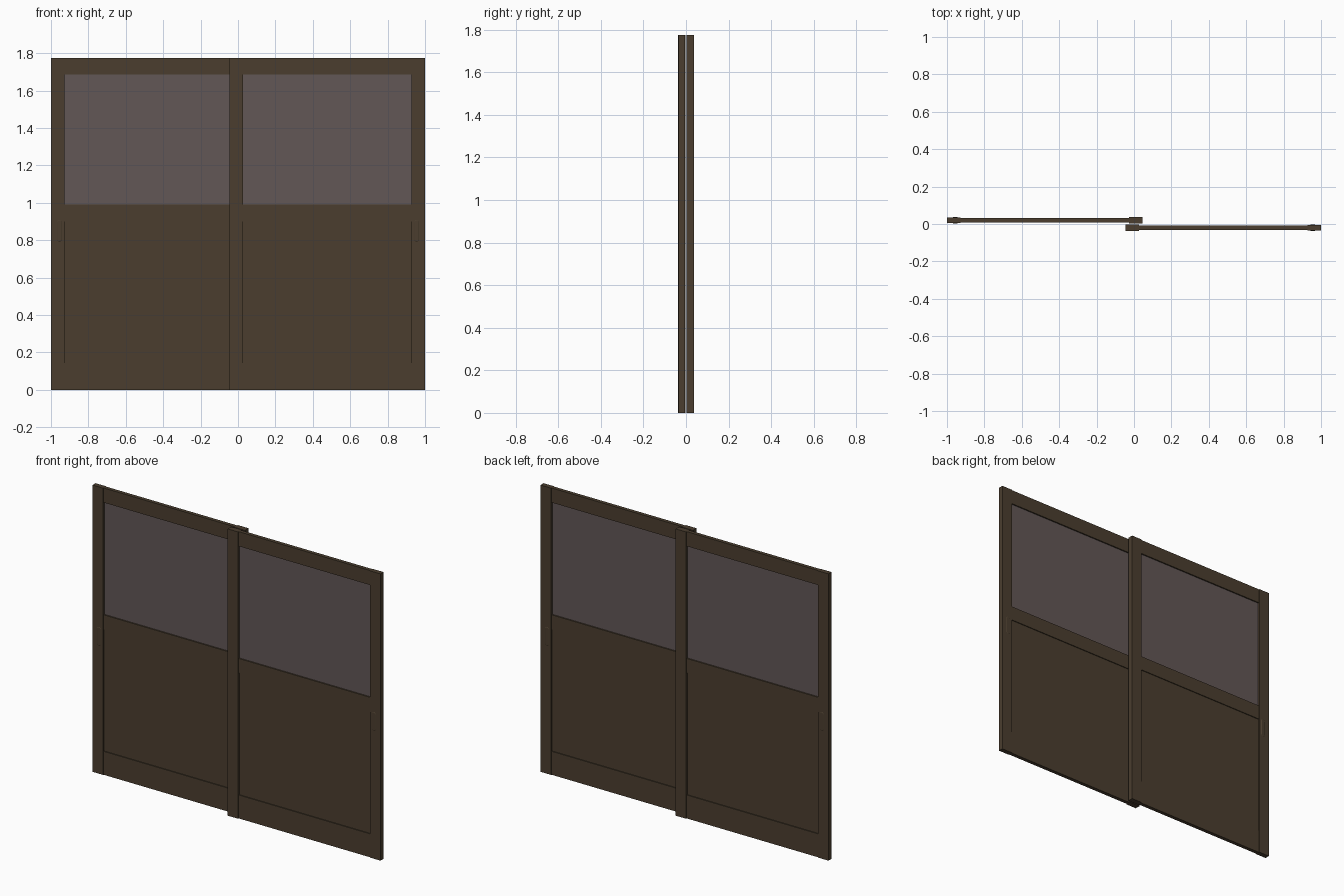
import bpy, bmesh, math
from mathutils import Matrix

if "Cube" in bpy.data.objects:
    bpy.data.objects.remove(bpy.data.objects["Cube"])

def material(name, rgb):
    m = bpy.data.materials.new(name)
    m.diffuse_color = (*rgb, 1)
    m.use_nodes = True
    m.node_tree.nodes["Principled BSDF"].inputs["Base Color"].default_value = m.diffuse_color
    return m

WOOD = material("dark_wood", (0.070, 0.048, 0.028))
GLASS = material("smoky_glass", (0.122, 0.095, 0.093))
H = 1.775
MID = -0.020  # depth centre of the front door leaf

def finish(name, bm, mat, turn):
    # turn = True makes the rear leaf: half a turn about the z axis
    if turn:
        bmesh.ops.rotate(bm, verts=bm.verts, matrix=Matrix.Rotation(math.pi, 3, 'Z'))
    bmesh.ops.recalc_face_normals(bm, faces=bm.faces)
    me = bpy.data.meshes.new(name)
    bm.to_mesh(me)
    bm.free()
    me.materials.append(mat)
    ob = bpy.data.objects.new(name, me)
    bpy.context.collection.objects.link(ob)

def box(name, x0, x1, z0, z1, depth, mat, turn):
    bm = bmesh.new()
    bmesh.ops.create_cube(bm, size=1)
    bmesh.ops.scale(bm, vec=(x1 - x0, depth, z1 - z0), verts=bm.verts)
    bmesh.ops.translate(bm, vec=((x0 + x1) / 2, MID, (z0 + z1) / 2), verts=bm.verts)
    finish(name, bm, mat, turn)

def pull(name, x, z, width, height, depth, turn):
    # flat rounded grip with sloping rims, showing on both sides of the stile
    bm = bmesh.new()
    n, r = 8, width / 2
    rings = []
    for y, s in ((-depth / 2, 0.7), (-depth / 2 + 0.003, 1), (depth / 2 - 0.003, 1), (depth / 2, 0.7)):
        ring = []
        for end in (1, -1):
            for i in range(n + 1):
                a = math.pi * i / n
                ring.append(bm.verts.new((x + end * math.cos(a) * r * s, MID + y,
                                          z + end * (height / 2 - r + math.sin(a) * r * s))))
        rings.append(ring)
    for a, b in zip(rings, rings[1:]):
        for i in range(len(a)):
            j = (i + 1) % len(a)
            bm.faces.new((a[i], a[j], b[j], b[i]))
    bm.faces.new(rings[0])
    bm.faces.new(rings[-1])
    finish(name, bm, WOOD, turn)

for leaf, turn in (("front", False), ("rear", True)):
    # upright stiles
    box(leaf + "_meeting_stile", -0.045, 0.027, 0, H, 0.034, WOOD, turn)
    box(leaf + "_outer_stile", 0.927, 1.0, 0, H, 0.030, WOOD, turn)
    # cross rails
    for name, z0, z1 in (("bottom_rail", 0, 0.145), ("middle_rail", 0.90, 0.99), ("top_rail", 1.685, H)):
        box(f"{leaf}_{name}", 0.027, 0.927, z0, z1, 0.023, WOOD, turn)
    # infill panels, set back from the rails
    box(leaf + "_lower_panel", 0.022, 0.932, 0.14, 0.905, 0.012, WOOD, turn)
    box(leaf + "_window", 0.022, 0.932, 0.985, 1.69, 0.007, GLASS, turn)
    # finger pull
    pull(leaf + "_finger_pull", 0.955, 0.85, 0.03, 0.12, 0.034, turn)
